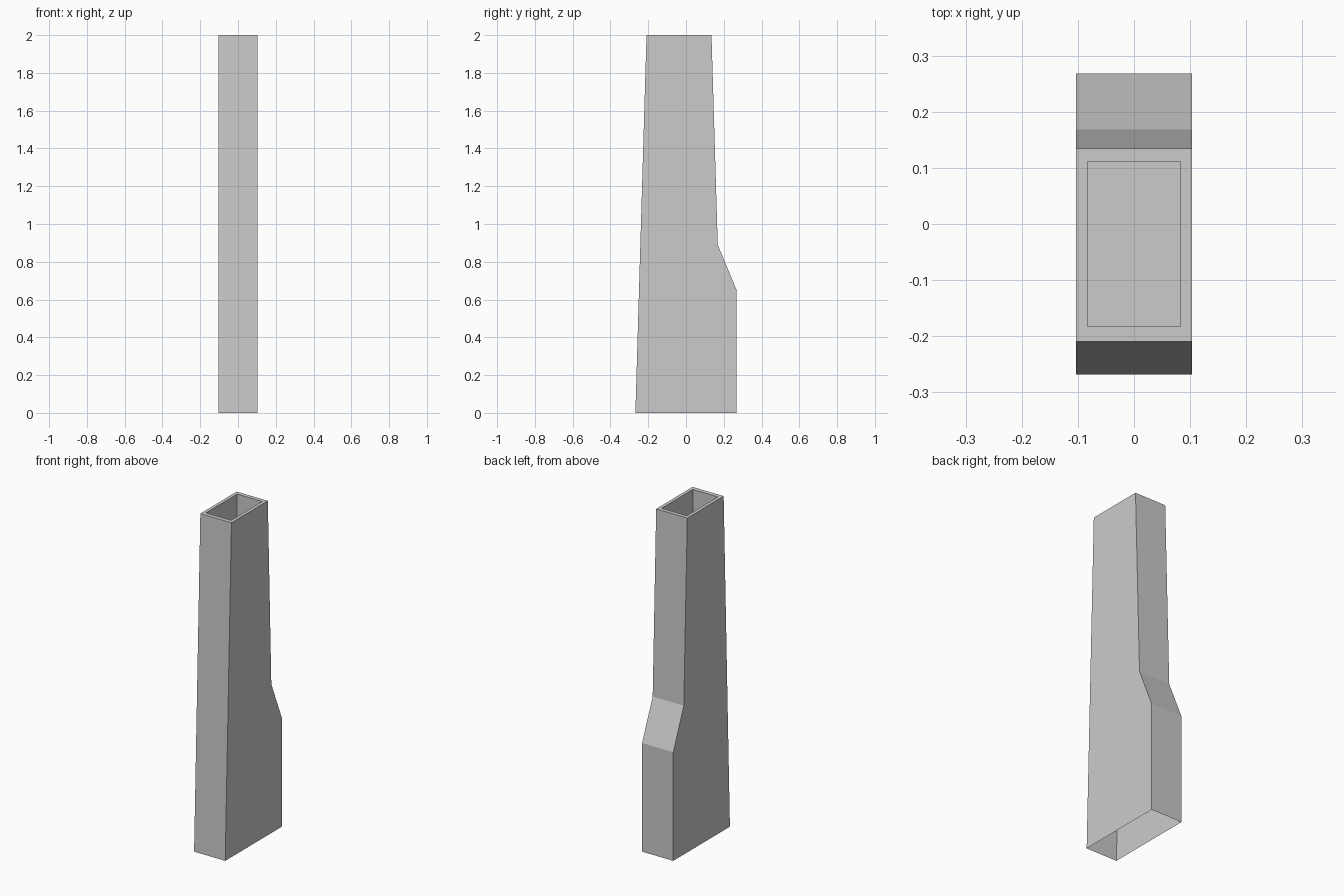
import bpy, bmesh

if "Cube" in bpy.data.objects:
    bpy.data.objects.remove(bpy.data.objects["Cube"])

HALF_W = 0.103
# side outline (y, z), counter-clockwise from bottom front
PROFILE = [(-0.268, 0), (0.268, 0), (0.268, 0.65), (0.168, 0.89), (0.135, 2), (-0.209, 2)]
FLUE_X, FLUE_Y0, FLUE_Y1, FLUE_DEPTH = 0.083, -0.183, 0.111, 0.2

bm = bmesh.new()

# chimney body: side outline extruded across the width
left = bm.faces.new([bm.verts.new((-HALF_W, y, z)) for y, z in PROFILE])
ext = bmesh.ops.extrude_face_region(bm, geom=[left], use_keep_orig=True)
bmesh.ops.translate(bm, vec=(2 * HALF_W, 0, 0),
                    verts=[v for v in ext["geom"] if isinstance(v, bmesh.types.BMVert)])
bmesh.ops.recalc_face_normals(bm, faces=bm.faces[:])

# open underside
bottom = [f for f in bm.faces if all(v.co.z < 1e-4 for v in f.verts)]
bmesh.ops.delete(bm, geom=bottom, context='FACES_ONLY')

# flue: inset the top face into a rim, then sink it to a closed floor
top = next(f for f in bm.faces if all(v.co.z > 1.999 for v in f.verts))
bmesh.ops.inset_region(bm, faces=[top], thickness=0.02)
for v in top.verts:
    v.co.x = FLUE_X if v.co.x > 0 else -FLUE_X
    v.co.y = FLUE_Y1 if v.co.y > 0 else FLUE_Y0
sunk = bmesh.ops.extrude_discrete_faces(bm, faces=[top])["faces"][0]
rim = [e for e in bm.edges if e.is_boundary and all(v.co.z > 1.999 for v in e.verts)
       and not any(v in sunk.verts for v in e.verts)]
for v in sunk.verts:
    v.co.z -= FLUE_DEPTH
floor_edges = list(sunk.edges)
if rim:
    bmesh.ops.bridge_loops(bm, edges=rim + floor_edges)

mesh = bpy.data.meshes.new("chimney")
bm.to_mesh(mesh)
bm.free()
obj = bpy.data.objects.new("chimney", mesh)
bpy.context.collection.objects.link(obj)
